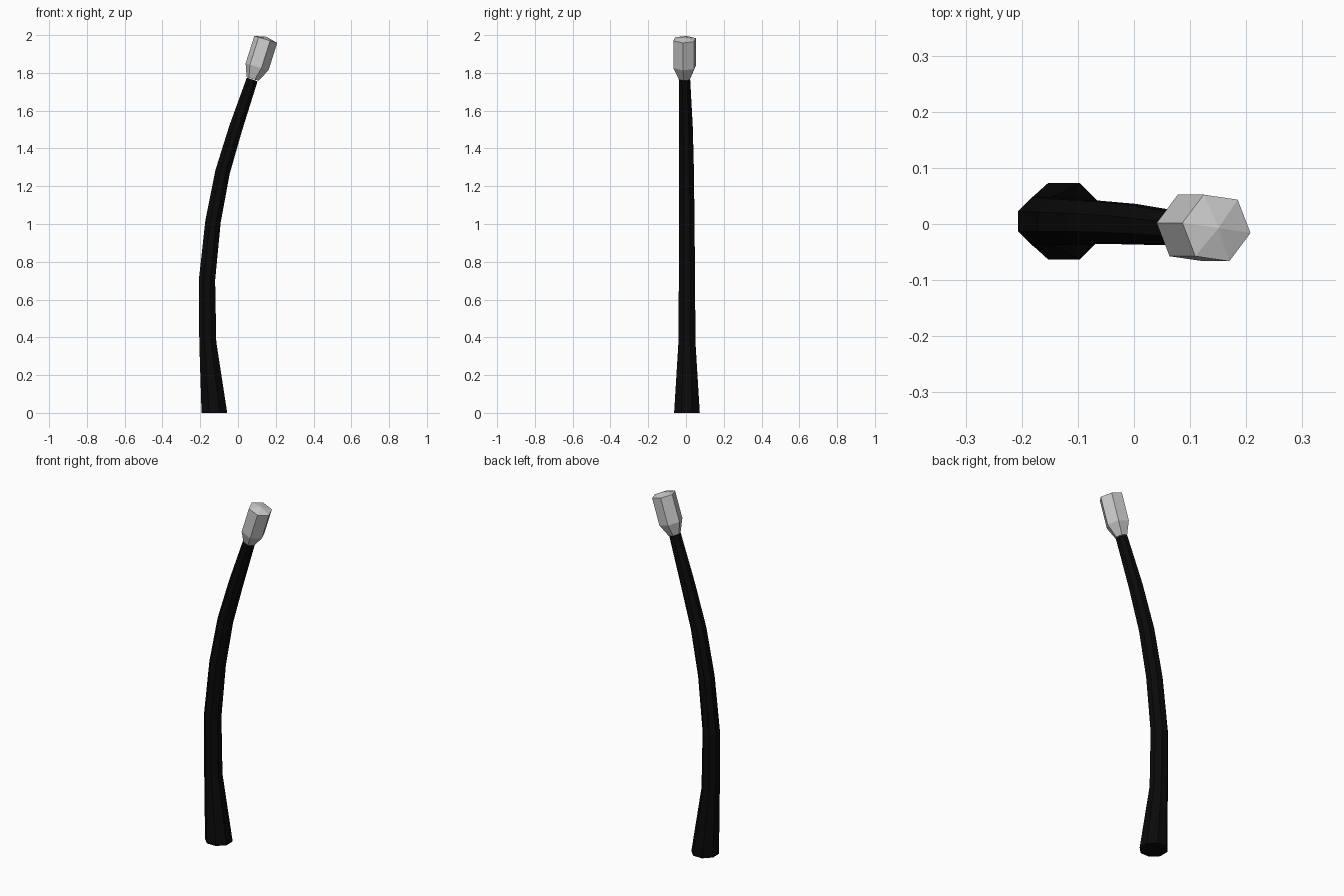
import bpy, bmesh, math
from mathutils import Vector, Matrix

cube = bpy.data.objects.get("Cube")
if cube:
    bpy.data.objects.remove(cube, do_unlink=True)


def material(name, value):
    mat = bpy.data.materials.new(name)
    mat.use_nodes = True
    colour = (value, value, value, 1)
    mat.diffuse_color = colour
    mat.node_tree.nodes["Principled BSDF"].inputs["Base Color"].default_value = colour
    return mat


def loft(name, rings, sides, phase, mat, apex=None):
    """Skin rings of (centre, tilt towards +x, radius); optional pointed top."""
    bm = bmesh.new()
    loops = []
    for centre, tilt, radius in rings:
        turn = Matrix.Rotation(tilt, 3, 'Y')
        angles = [phase + math.tau * i / sides for i in range(sides)]
        loops.append([bm.verts.new(Vector(centre) + turn @ Vector(
            (radius * math.cos(a), radius * math.sin(a), 0))) for a in angles])
    for low, high in zip(loops, loops[1:]):
        for i in range(sides):
            j = (i + 1) % sides
            bm.faces.new((low[i], low[j], high[j], high[i]))
    bm.faces.new(loops[0][::-1])
    if apex:
        tip = bm.verts.new(apex)
        for i in range(sides):
            bm.faces.new((loops[-1][i], loops[-1][(i + 1) % sides], tip))
    else:
        bm.faces.new(loops[-1])
    bmesh.ops.recalc_face_normals(bm, faces=bm.faces)
    mesh = bpy.data.meshes.new(name)
    bm.to_mesh(mesh)
    bm.free()
    mesh.materials.append(mat)
    obj = bpy.data.objects.new(name, mesh)
    bpy.context.collection.objects.link(obj)
    return obj


black = material("stalk black", 0.003)
grey = material("bulb grey", 0.6)

# Curved, tapering stalk: x, y, z, tilt in degrees, half width across flats
path = [
    (-0.125, 0.005, 0.0, 0, 0.068),
    (-0.16, 0.005, 0.375, -2, 0.045),
    (-0.164, 0.005, 0.705, 3, 0.043),
    (-0.132, 0.004, 1.015, 9, 0.041),
    (-0.082, 0.003, 1.275, 14, 0.039),
    (-0.012, 0.0, 1.508, 18, 0.036),
    (0.075, -0.008, 1.765, 19, 0.030),
]
eighth = math.pi / 8
loft("stalk", [((x, y, z), math.radians(t), w / math.cos(eighth))
               for x, y, z, t, w in path], 8, eighth, black)

# Six-sided bulb with a tapered neck and a shallow pointed cap
lean = math.radians(17)
loft("bulb", [((0.077, -0.007, 1.768), lean, 0.033),
              ((0.101, -0.007, 1.832), lean, 0.064),
              ((0.147, -0.007, 1.977), lean, 0.064)],
     6, math.radians(-8), grey, apex=(0.151, -0.007, 1.991))
